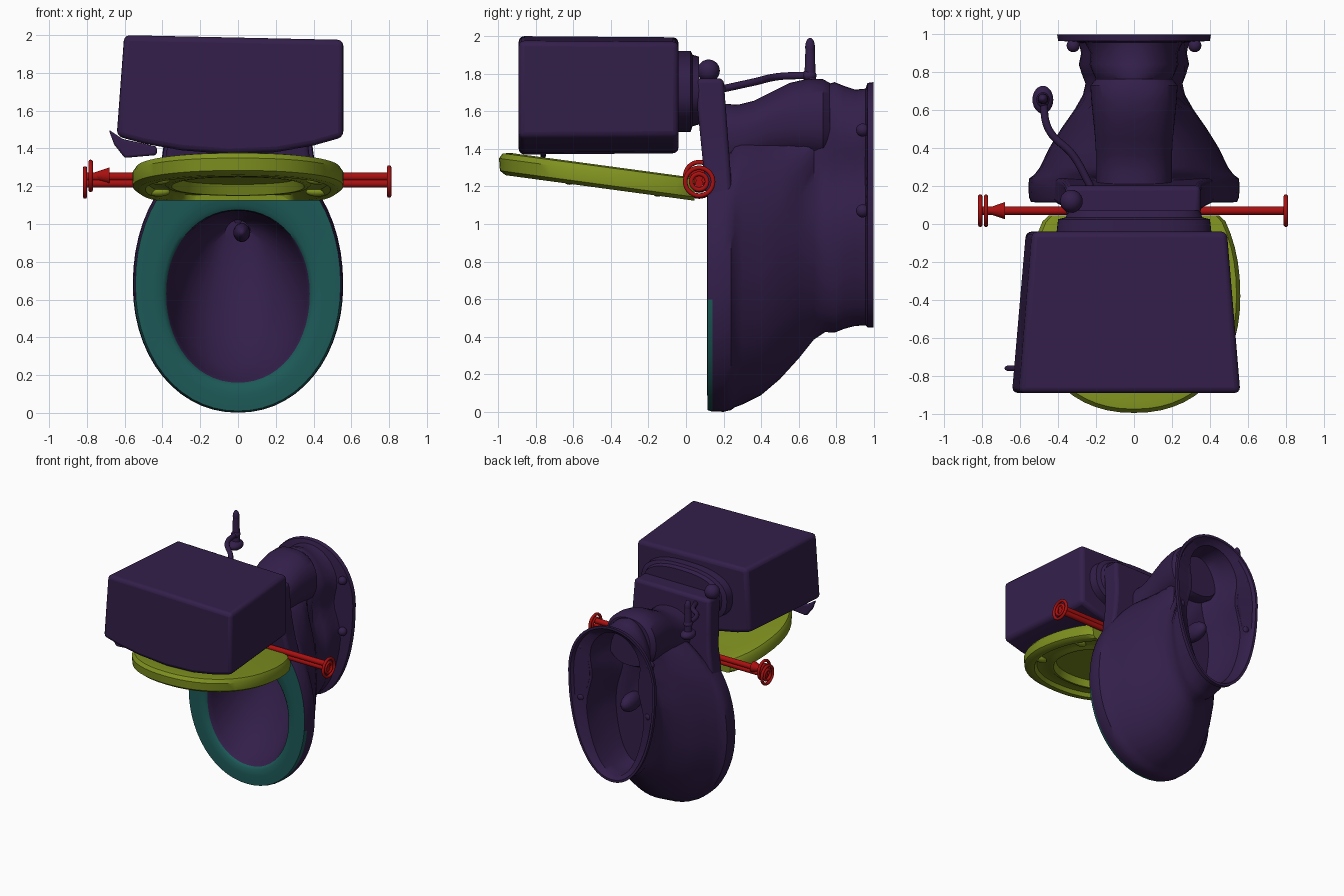
import bpy, bmesh, math
from mathutils import Vector

cube = bpy.data.objects.get("Cube")
if cube:
    bpy.data.objects.remove(cube, do_unlink=True)


def material(name, rgb):
    m = bpy.data.materials.new(name)
    m.use_nodes = True
    m.diffuse_color = (*rgb, 1)
    m.node_tree.nodes["Principled BSDF"].inputs["Base Color"].default_value = (*rgb, 1)
    return m


PURPLE = material("dark purple", (0.033, 0.0135, 0.068))
TEAL = material("teal", (0.0115, 0.1, 0.095))
GREEN = material("olive green", (0.215, 0.285, 0.014))
RED = material("red", (0.4, 0.005, 0.005))


def finish(obj, mat, angle=40):
    if not obj.data.materials:
        obj.data.materials.append(mat)
    bpy.ops.object.select_all(action="DESELECT")
    obj.select_set(True)
    bpy.context.view_layer.objects.active = obj
    bpy.ops.object.shade_smooth_by_angle(angle=math.radians(angle))
    return obj


def from_bmesh(name, bm, mat):
    bmesh.ops.recalc_face_normals(bm, faces=bm.faces)
    mesh = bpy.data.meshes.new(name)
    bm.to_mesh(mesh)
    bm.free()
    obj = bpy.data.objects.new(name, mesh)
    bpy.context.collection.objects.link(obj)
    return finish(obj, mat)


def loft(name, stations, mat, place, power=2, limit=9, sides=56):
    """Skin egg-shaped rings: depth, half width, low end, widest point, high end."""
    bm = bmesh.new()
    rings = []
    for depth, w, low, mid, high in stations:
        ring = []
        for i in range(sides):
            t = math.tau * i / sides
            c, s = math.cos(t), math.sin(t)
            x = w * math.copysign(abs(c) ** (2 / power), c)
            a = (high - mid if s > 0 else mid - low) * math.copysign(abs(s) ** (2 / power), s)
            ring.append(bm.verts.new(place(x, min(mid + a, limit), depth)))
        rings.append(ring)
    for k in range(len(rings) - 1):
        for i in range(sides):
            j = (i + 1) % sides
            bm.faces.new((rings[k][i], rings[k][j], rings[k + 1][j], rings[k + 1][i]))
    bm.faces.new(rings[0])
    bm.faces.new(rings[-1])
    return from_bmesh(name, bm, mat)


def prism(name, start, end, mat, bevel):
    """Join two matching outlines into a solid with rounded edges."""
    bm = bmesh.new()
    a = [bm.verts.new(p) for p in start]
    b = [bm.verts.new(p) for p in end]
    bm.faces.new(a)
    bm.faces.new(b)
    for i in range(len(a)):
        j = (i + 1) % len(a)
        bm.faces.new((a[i], a[j], b[j], b[i]))
    obj = from_bmesh(name, bm, mat)
    mod = obj.modifiers.new("rounding", "BEVEL")
    mod.width, mod.segments = bevel, 3
    return obj


def ball(name, loc, size, mat):
    bpy.ops.mesh.primitive_uv_sphere_add(segments=24, ring_count=14, radius=1, location=loc)
    obj = bpy.context.object
    obj.name, obj.scale = name, size
    return finish(obj, mat, 60)


def rod(name, start, end, r1, r2, mat):
    a, b = Vector(start), Vector(end)
    bpy.ops.mesh.primitive_cone_add(vertices=24, radius1=r1, radius2=r2,
                                    depth=(b - a).length, location=(a + b) / 2)
    obj = bpy.context.object
    obj.name = name
    obj.rotation_euler = (b - a).to_track_quat("Z", "Y").to_euler()
    return finish(obj, mat)


def upright(x, a, depth):
    return (x, depth, a)


def waisted(x, a, depth):
    """Dent both sides of the foot at mid height."""
    dent = 0.25 * math.exp(-((a - 1.28) / 0.17) ** 2) if 0.65 < depth < 0.96 else 0
    return (x * (1 - dent), depth, a)


# Bowl: basin, rim, outer shell, foot flange and hollow foot in one skin
basin = [(0.62, 0.07, 0.86, 0.94, 1.02), (0.56, 0.15, 0.66, 0.86, 1.04),
         (0.45, 0.25, 0.42, 0.74, 1.06), (0.3, 0.33, 0.25, 0.66, 1.07),
         (0.18, 0.365, 0.175, 0.63, 1.07)]
rim = [(0.135, 0.38, 0.16, 0.63, 1.075), (0.119, 0.4, 0.14, 0.63, 1.1),
       (0.113, 0.45, 0.09, 0.65, 1.18), (0.115, 0.543, 0.01, 0.68, 1.39),
       (0.14, 0.553, 0.002, 0.68, 1.4)]
shell = [(0.2, 0.557, 0.001, 0.68, 1.41), (0.24, 0.552, 0.01, 0.68, 1.42),
         (0.26, 0.525, 0.025, 0.69, 1.46), (0.3, 0.495, 0.04, 0.7, 1.48),
         (0.4, 0.447, 0.09, 0.72, 1.48), (0.5, 0.385, 0.175, 0.76, 1.49),
         (0.6, 0.315, 0.285, 0.84, 1.52), (0.68, 0.27, 0.385, 0.92, 1.6),
         (0.74, 0.258, 0.425, 1.0, 1.74), (0.79, 0.28, 0.422, 1.06, 1.755),
         (0.84, 0.3, 0.442, 1.12, 1.735), (0.9, 0.29, 0.458, 1.16, 1.715)]
foot = [(0.955, 0.31, 0.46, 1.25, 1.72), (0.965, 0.4, 0.45, 1.3, 1.75),
        (0.998, 0.405, 0.45, 1.3, 1.755), (0.998, 0.385, 0.47, 1.3, 1.735),
        (0.975, 0.37, 0.48, 1.3, 1.725), (0.95, 0.285, 0.49, 1.25, 1.69),
        (0.85, 0.27, 0.48, 1.2, 1.69), (0.76, 0.23, 0.48, 1.1, 1.68),
        (0.67, 0.19, 0.5, 1.05, 1.5)]
bowl = loft("bowl", basin + rim + shell + foot, PURPLE, waisted, power=2.08)
bowl.data.materials.append(TEAL)
for f in bowl.data.polygons:
    if f.center.y < (0.145 if f.center.z < 0.6 else 0.1272):
        f.material_index = 1
ball("jet_nozzle", (0.02, 0.48, 0.955), (0.045, 0.15, 0.05), PURPLE)
ball("trap_bulge", (0, 0.73, 1.03), (0.06, 0.12, 0.075), PURPLE)

# Drain tube arching along the top of the bowl into the foot
tube = [(0.18, 0.2, 1.25, 1.45, 1.64), (0.28, 0.2, 1.27, 1.46, 1.635),
        (0.36, 0.2, 1.3, 1.49, 1.655), (0.45, 0.205, 1.33, 1.53, 1.7),
        (0.55, 0.215, 1.34, 1.55, 1.75), (0.65, 0.225, 1.34, 1.55, 1.773),
        (0.73, 0.23, 1.33, 1.55, 1.77), (0.765, 0.2, 1.35, 1.54, 1.75)]
loft("drain_tube", tube, PURPLE, upright, power=2.3)

# Mounting deck flaring down into the rim
deck = [(-0.36, 1.775), (0.35, 1.775), (0.36, 1.5), (0.38, 1.35), (0.425, 1.13),
        (-0.425, 1.13), (-0.38, 1.35), (-0.37, 1.5)]
prism("tank_deck", [(x, 0.045 + 0.1 * (1.775 - z), z) for x, z in deck],
      [(x, 0.2 + 0.075 * (1.775 - z), z) for x, z in deck], PURPLE, 0.025)

# Foot bolts
for side in (-1, 1):
    for z in (1.5, 1.07):
        ball("foot_bolt", (side * 0.32, 0.94, z), (0.035, 0.035, 0.035), PURPLE)

# Tank with bowed front panel and narrower base
outline = [(-0.605, 2.0), (0.56, 1.975), (0.56, 1.46), (0.4, 1.415), (0.2, 1.38),
           (-0.05, 1.37), (-0.3, 1.39), (-0.5, 1.425), (-0.645, 1.465)]
prism("tank", [(x, -0.89, z) for x, z in outline],
      [((x + 0.03) * 0.88 - 0.03, -0.04, 1.68 + (z - 1.68) * 0.98) for x, z in outline],
      PURPLE, 0.03)
loft("tank_collar", [(-0.06, 0.41, 1.49, 1.71, 1.92), (0.025, 0.4, 1.49, 1.71, 1.92),
                     (0.035, 0.36, 1.52, 1.71, 1.9), (0.07, 0.35, 1.53, 1.71, 1.89)],
     PURPLE, upright, power=2.5)

# Flush lever
lever = [(-0.685, 1.5), (-0.61, 1.45), (-0.43, 1.41), (-0.43, 1.365), (-0.6, 1.35), (-0.655, 1.42)]
prism("flush_lever", [(x, -0.775, z) for x, z in lever],
      [(x, -0.745, z) for x, z in lever], PURPLE, 0.012)

# Water supply: fitting, hose and stop valve
ball("supply_fitting", (-0.33, 0.12, 1.815), (0.06, 0.06, 0.06), PURPLE)
hose = bpy.data.curves.new("supply_hose", "CURVE")
hose.dimensions = "3D"
hose.bevel_depth, hose.bevel_resolution = 0.02, 3
spline = hose.splines.new("BEZIER")
points = [(-0.23, 0.2, 1.72), (-0.32, 0.36, 1.755), (-0.45, 0.5, 1.785), (-0.48, 0.66, 1.79)]
spline.bezier_points.add(len(points) - 1)
for bp, p in zip(spline.bezier_points, points):
    bp.co = p
    bp.handle_left_type = bp.handle_right_type = "AUTO"
hose.materials.append(PURPLE)
bpy.context.collection.objects.link(bpy.data.objects.new("supply_hose", hose))
ball("valve_body", (-0.48, 0.655, 1.79), (0.035, 0.04, 0.03), PURPLE)
rod("valve_stem", (-0.48, 0.66, 1.7), (-0.48, 0.66, 1.95), 0.033, 0.024, PURPLE)
ball("valve_tip", (-0.48, 0.66, 1.94), (0.026, 0.026, 0.05), PURPLE)
ball("valve_handle", (-0.48, 0.655, 1.7), (0.055, 0.073, 0.04), PURPLE)


# Raised lid with a lipped, recessed underside
def tilted(x, a, depth):
    return (x, a, depth - 0.135 * a)


lid = [(1.252, 0.5, -0.93, -0.38, 0.28), (1.244, 0.54, -0.975, -0.38, 0.31),
       (1.215, 0.56, -0.995, -0.38, 0.32), (1.15, 0.557, -0.99, -0.38, 0.32),
       (1.13, 0.53, -0.96, -0.38, 0.3), (1.13, 0.49, -0.91, -0.38, 0.2),
       (1.16, 0.47, -0.89, -0.38, 0.1), (1.16, 0.39, -0.8, -0.38, 0),
       (1.145, 0.37, -0.78, -0.38, -0.03), (1.145, 0.35, -0.76, -0.38, -0.05),
       (1.2, 0.33, -0.74, -0.38, -0.07)]
loft("lid", lid, GREEN, tilted, power=2.2, limit=0.045)
for side in (-1, 1):
    for y in (-0.62, -0.15):
        ball("lid_bumper", tilted(side * 0.42, y, 1.15), (0.06, 0.03, 0.025), GREEN)

# Hinge bar with ringed ends and an arrow-shaped cap
for dz in (-0.015, 0.02):
    rod("hinge_rod", (-0.8, 0.07, 1.23 + dz), (0.8, 0.07, 1.23 + dz), 0.022, 0.022, RED)
rod("hinge_arrow", (-0.68, 0.07, 1.255), (-0.79, 0.07, 1.255), 0.045, 0.008, RED)
for x, z in ((0.8, 1.225), (-0.81, 1.22), (-0.78, 1.255)):
    for radius in (0.074, 0.042):
        bpy.ops.mesh.primitive_torus_add(major_radius=radius, minor_radius=0.012,
                                         major_segments=32, minor_segments=10,
                                         location=(x, 0.07, z),
                                         rotation=(0, math.pi / 2, 0))
        bpy.context.object.name = "hinge_ring"
        finish(bpy.context.object, RED)
